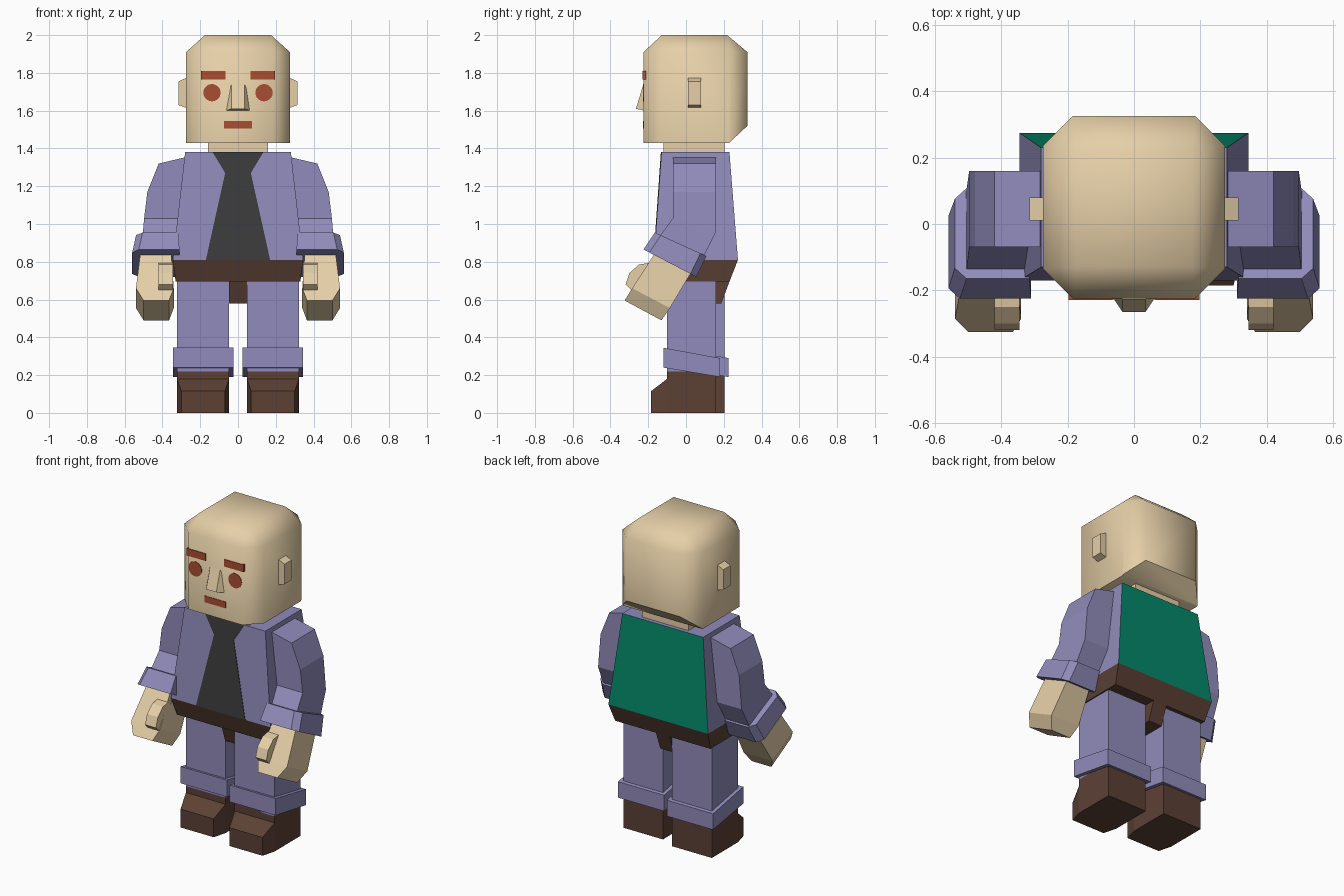
import bpy, bmesh, math
from mathutils import Vector

if "Cube" in bpy.data.objects:
    bpy.data.objects.remove(bpy.data.objects["Cube"])


def material(name, rgb):
    m = bpy.data.materials.new(name)
    m.diffuse_color = (*[(c / 255) ** 2.2 for c in rgb], 1)
    m.use_nodes = True
    m.node_tree.nodes["Principled BSDF"].inputs["Base Color"].default_value = m.diffuse_color
    return m


SKIN = material("skin", (229, 206, 166))
DENIM = material("lilac_cloth", (143, 138, 185))
BROWN = material("brown_leather", (92, 67, 56))
DARK = material("dark_shirt", (62, 62, 62))
GREEN = material("green_panel", (12, 134, 104))
RED = material("red_paint", (168, 78, 54))


def loft(name, rings, mat, mirror=False, smooth=None):
    """Skin a stack of equal-length rings and cap both ends."""
    bm = bmesh.new()
    rows = [[bm.verts.new(p) for p in r] for r in rings]
    n = len(rows[0])
    for a, b in zip(rows, rows[1:]):
        for i in range(n):
            j = (i + 1) % n
            bm.faces.new((a[i], a[j], b[j], b[i]))
    bm.faces.new(rows[0])
    bm.faces.new(rows[-1])
    bmesh.ops.remove_doubles(bm, verts=bm.verts, dist=1e-4)
    bmesh.ops.recalc_face_normals(bm, faces=bm.faces)
    me = bpy.data.meshes.new(name)
    bm.to_mesh(me)
    bm.free()
    me.materials.append(mat)
    if smooth:
        me.polygons.foreach_set("use_smooth", [True] * len(me.polygons))
        me.set_sharp_from_angle(angle=math.radians(smooth))
    ob = bpy.data.objects.new(name, me)
    bpy.context.collection.objects.link(ob)
    if mirror:
        ob.modifiers.new("mirror", "MIRROR")
    return ob


def sec(x0, x1, f, b, c=0):
    """Four-sided section from front (y, z) to back (y, z); c chamfers the x1 corners."""
    f, b = Vector(f), Vector(b)
    if not c:
        return [(x0, *f), (x1, *f), (x1, *b), (x0, *b)]
    d = (b - f).normalized() * c
    return [(x0, *f), (x1 - c, *f), (x1, *(f + d)), (x1, *(b - d)), (x1 - c, *b), (x0, *b)]


def box(name, x0, x1, y0, y1, z0, z1, mat, mirror=False):
    return loft(name, [sec(x0, x1, (y0, z), (y1, z)) for z in (z0, z1)], mat, mirror)


def prism(name, xz, y0, y1, mat, mirror=False):
    return loft(name, [[(x, y, z) for x, z in xz] for y in (y0, y1)], mat, mirror)


# Head: chamfered block with tapered crown and sloped nape
def octagon(z, c=0.09):
    x, f, b = 0.275, -0.225, 0.325
    return [(-x + c, f, z), (x - c, f, z), (x, f + c, z), (x, b - c, z),
            (x - c, b, z), (-x + c, b, z), (-x, b - c, z), (-x, f + c, z)]


t, f, b = 0.175, -0.128, 0.218
crown = [(-t, f, 2), (t, f, 2), (t, f, 2), (t, b, 2), (t, b, 2), (-t, b, 2), (-t, b, 2), (-t, f, 2)]
head = loft("head", [octagon(1.43), octagon(1.91), crown], SKIN)
bm = bmesh.new()
bm.from_mesh(head.data)
cut = bmesh.ops.bisect_plane(bm, geom=bm.verts[:] + bm.edges[:] + bm.faces[:], clear_outer=True,
                             plane_co=(0, 0.325, 1.52), plane_no=(0, 0.09, -0.096))
bmesh.ops.holes_fill(bm, edges=[e for e in bm.edges if e.is_boundary])
bmesh.ops.recalc_face_normals(bm, faces=bm.faces)
bm.to_mesh(head.data)
bm.free()
head.data.polygons.foreach_set("use_smooth", [True] * len(head.data.polygons))
head.data.set_sharp_from_angle(angle=math.radians(46))
box("neck", -0.16, 0.16, -0.12, 0.205, 1.36, 1.45, SKIN)

# Face details
prism("ear", [(0.26, 1.61), (0.315, 1.63), (0.315, 1.755), (0.26, 1.78)], 0.01, 0.08, SKIN, True)
loft("nose", [
    [(-0.065, -0.22, 1.6), (-0.035, -0.265, 1.61), (0.035, -0.265, 1.61), (0.065, -0.22, 1.6)],
    [(-0.045, -0.22, 1.73), (-0.035, -0.227, 1.735), (0.035, -0.227, 1.735), (0.045, -0.22, 1.73)]], SKIN)
prism("eye", [(0.138 + 0.046 * math.cos(i * math.tau / 20), 1.695 + 0.046 * math.sin(i * math.tau / 20))
              for i in range(20)], -0.228, -0.215, RED, True)
box("eyebrow", 0.065, 0.197, -0.229, -0.213, 1.765, 1.81, RED, True)
box("mouth", -0.073, 0.073, -0.228, -0.215, 1.505, 1.545, RED)

# Torso with green back panel and dark shirt front
torso = loft("jacket_body", [sec(-0.345, 0.345, (-0.17, 0.81), (0.275, 0.81)),
                             sec(-0.28, 0.28, (-0.13, 1.38), (0.23, 1.38))], DENIM)
torso.data.materials.append(GREEN)
for p in torso.data.polygons:
    if p.normal.y > 0.7:
        p.material_index = 1
shirt = [(-0.17, 0.81), (0.17, 0.81), (0.068, 1.27), (0.135, 1.381), (-0.135, 1.381), (-0.068, 1.27)]
loft("shirt_front", [[(x, -0.17 + 0.07 * (z - 0.81) + d, z) for x, z in shirt] for d in (-0.003, 0.01)], DARK)

# Hips
loft("hips", [sec(-0.345, 0.345, (-0.17, 0.81), (0.275, 0.81)),
              sec(-0.33, 0.33, (-0.13, 0.695), (0.23, 0.695))], BROWN)
loft("crotch", [sec(-0.047, 0.047, (-0.1, 0.7), (0.232, 0.7)),
                sec(-0.047, 0.047, (-0.06, 0.58), (0.187, 0.58))], BROWN)

# Legs: the left one stands slightly further back
for side, s, dy in (("right", 1, 0), ("left", -1, 0.045)):
    c, w, n = s * 0.185, 0.1375, 0.115
    parts = [
        loft(side + "_leg", [sec(c - w, c + w, (-0.1, 0.22), (0.16, 0.22)),
                             sec(c - w, c + w, (-0.1, 0.72), (0.16, 0.72))], DENIM),
        loft(side + "_trouser_cuff", [sec(c - 0.16, c + 0.16, (-0.12, 0.24), (0.18, 0.19)),
                                      sec(c - 0.16, c + 0.16, (-0.12, 0.345), (0.18, 0.29))], DENIM),
        loft(side + "_shoe", [sec(c - w, c + w, (-0.1, 0.24), (-0.1, 0)),
                              sec(c - w, c + w, (0.16, 0.24), (0.16, 0))], BROWN),
        loft(side + "_toe", [sec(c - n, c + n, (-0.185, 0.115), (-0.185, 0)),
                             sec(c - w, c + w, (-0.1, 0.18), (-0.1, 0))], BROWN)]
    for ob in parts:
        ob.location.y = dy

# Arms: bent sleeve, turned-up cuff, hand and thumb
loft("sleeve", [
    [(0.25, -0.07, 1.36), (0.42, -0.07, 1.32), (0.42, 0.16, 1.32), (0.25, 0.16, 1.36)],
    sec(0.27, 0.48, (-0.07, 1.17), (0.16, 1.17)),
    sec(0.305, 0.497, (-0.07, 1.03), (0.16, 0.96)),
    sec(0.33, 0.51, (-0.18, 0.88), (0.07, 0.78))], DENIM, True)
loft("sleeve_cuff", [sec(0.315, 0.54, (-0.165, 0.955), (0.108, 0.83), 0.035),
                     sec(0.31, 0.56, (-0.225, 0.865), (0.055, 0.72), 0.035)], DENIM, True)
loft("hand", [sec(0.355, 0.515, (-0.155, 0.86), (0.04, 0.765)),
              sec(0.34, 0.54, (-0.285, 0.66), (-0.085, 0.555)),
              sec(0.365, 0.5, (-0.325, 0.595), (-0.13, 0.49))], SKIN, True)
thumb = [(-0.16, 0.8), (-0.25, 0.785), (-0.3, 0.74), (-0.32, 0.68), (-0.28, 0.64), (-0.2, 0.68)]
loft("thumb", [[(x, *p) for p in thumb] for x in (0.345, 0.42)], SKIN, True)
